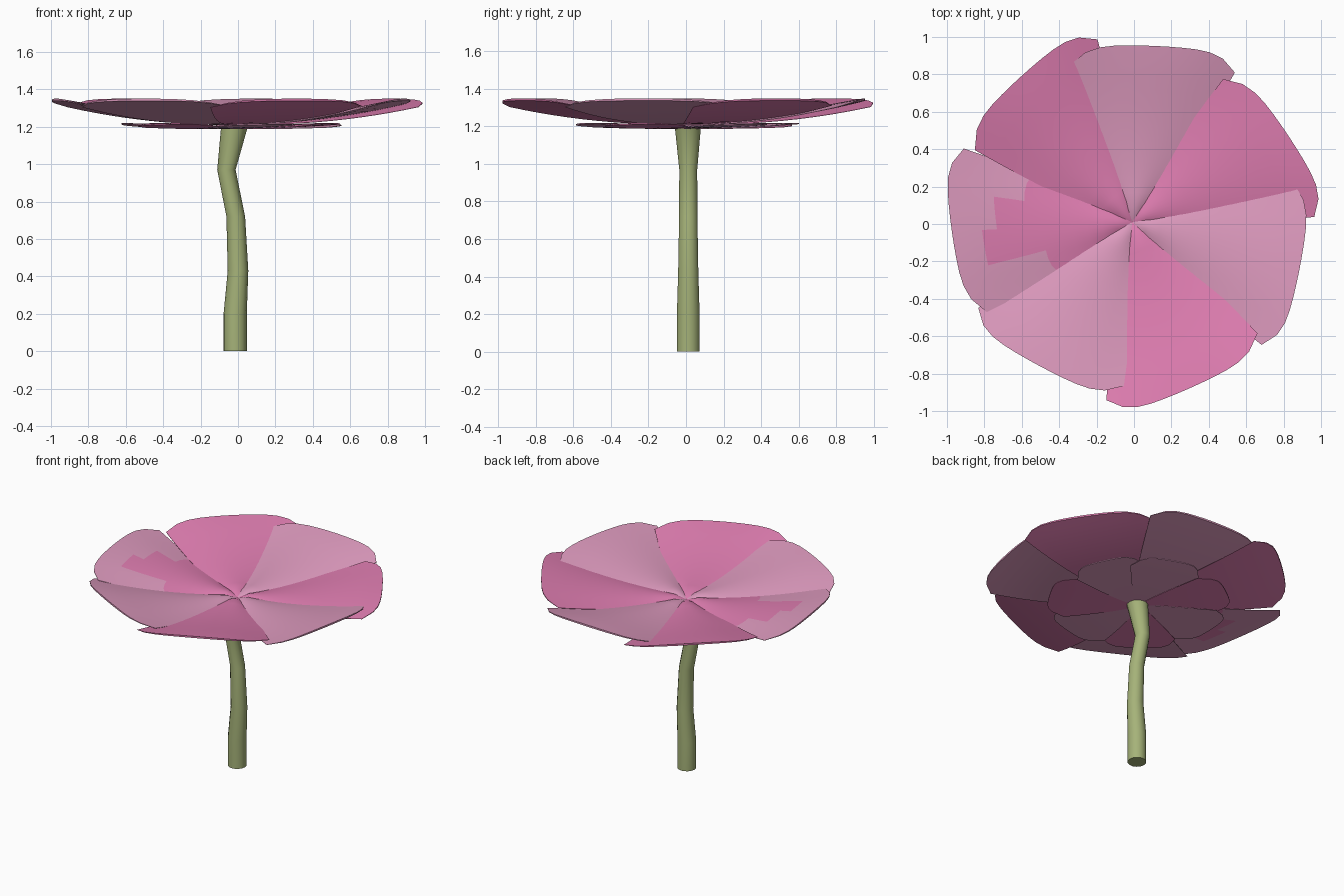
import bpy, bmesh, math
from mathutils import Matrix, Vector

cube = bpy.data.objects.get("Cube")
if cube:
    bpy.data.objects.remove(cube)


def material(name, srgb):
    col = [(c / 255) ** 2.2 for c in srgb] + [1]
    m = bpy.data.materials.new(name)
    m.use_nodes = True
    m.diffuse_color = col
    m.node_tree.nodes["Principled BSDF"].inputs["Base Color"].default_value = col
    return m


DUSTY = material("dusty pink", (221, 153, 189))
ROSE = material("rose pink", (223, 125, 176))
GREEN = material("stem green", (164, 177, 120))


def finish(bm, name, mats):
    mesh = bpy.data.meshes.new(name)
    bmesh.ops.recalc_face_normals(bm, faces=bm.faces)
    bm.to_mesh(mesh)
    bm.free()
    for m in mats:
        mesh.materials.append(m)
    ob = bpy.data.objects.new(name, mesh)
    bpy.context.collection.objects.link(ob)
    bpy.ops.object.select_all(action="DESELECT")
    ob.select_set(True)
    bpy.context.view_layer.objects.active = ob
    bpy.ops.object.shade_smooth_by_angle(angle=math.radians(32))
    return ob


def patch(u, v):
    """Stepped inner patch of the two-tone petal."""
    limit = 0.5 if u < -0.5 else 0.83 if u < 0 else 0.75 if u < 0.5 else 0.58
    return v < limit


def petal(name, angle, centre, length, half, rise, roll, tilt, drop, thick,
          mats, rule=None):
    """Fan-shaped lens: u runs clockwise across it, v from the centre outwards."""
    cols = rows = 12
    turn = Matrix.Rotation(math.radians(angle), 3, "Z")
    bm = bmesh.new()
    lift = bm.verts.layers.float.new("lift")
    grid = []
    for j in range(rows + 1):
        v = j / rows
        line = []
        for i in range(cols + 1):
            u = 2 * i / cols - 1
            end = 1 - 0.03 * u * u - drop * u ** 6 + tilt * u
            p = Vector((v * end * length, -half * u * v ** 0.8,
                        rise * (v * end) ** 2 - roll * u * v))
            vert = bm.verts.new(turn @ p + Vector(centre))
            vert[lift] = 0.002 + thick * (1 - u * u) * (1 - 0.6 * v ** 8)
            line.append(vert)
        grid.append(line)
    for j in range(rows):
        for i in range(cols):
            f = bm.faces.new((grid[j][i], grid[j][i + 1],
                              grid[j + 1][i + 1], grid[j + 1][i]))
            if rule and rule(2 * (i + 0.5) / cols - 1, (j + 0.5) / rows):
                f.material_index = 1
    bmesh.ops.remove_doubles(bm, verts=bm.verts, dist=1e-5)

    # Raise a copy of the sheet, thickest along the middle
    top = bmesh.ops.extrude_face_region(bm, geom=bm.faces[:])["geom"]
    for g in top:
        if isinstance(g, bmesh.types.BMVert):
            g.co.z += g[lift]
    bm.verts.layers.float.remove(lift)
    return finish(bm, name, mats)


# Large petals, clockwise from the back: angle, length, colours
large = [(82.5, 0.95, [DUSTY]), (28.5, 0.955, [ROSE]), (-16, 0.93, [DUSTY]),
         (-71, 0.94, [ROSE]), (-123, 0.915, [DUSTY]),
         (-177, 0.965, [DUSTY, ROSE]), (127, 0.98, [ROSE])]
for k, (angle, length, mats) in enumerate(large):
    petal(f"large_petal_{k + 1}", angle, (-0.01, 0.01, 1.21), length, 0.44,
          0.128, 0.012, 0.04, 0.1, 0.026, mats, patch if len(mats) > 1 else None)

# Small petals under the bloom
small = [(72, DUSTY), (27, DUSTY), (-30, ROSE), (-77, DUSTY),
         (-130, ROSE), (176, DUSTY), (126, ROSE)]
for k, (angle, mat) in enumerate(small):
    petal(f"small_petal_{k + 1}", angle, (-0.03, 0.01, 1.188), 0.59, 0.24,
          0.022, 0.006, 0, 0.2, 0.014, [mat])

# Bent stem: x, y, z, radius of each ring
path = [(-0.015, 0.012, 0, 0.062), (-0.015, 0.012, 0.2, 0.062),
        (0, 0.012, 0.43, 0.055), (-0.012, 0.012, 0.72, 0.05),
        (-0.062, 0.012, 0.97, 0.049), (-0.02, 0.01, 1.195, 0.071)]
SIDES = 14
bm = bmesh.new()
rings = []
for x, y, z, r in path:
    rings.append([bm.verts.new((x + r * math.cos(math.tau * i / SIDES),
                                y + r * math.sin(math.tau * i / SIDES), z))
                  for i in range(SIDES)])
for a, b in zip(rings, rings[1:]):
    for i in range(SIDES):
        n = (i + 1) % SIDES
        bm.faces.new((a[i], a[n], b[n], b[i]))
bm.faces.new(rings[0])
bm.faces.new(rings[-1])
finish(bm, "stem", [GREEN])
